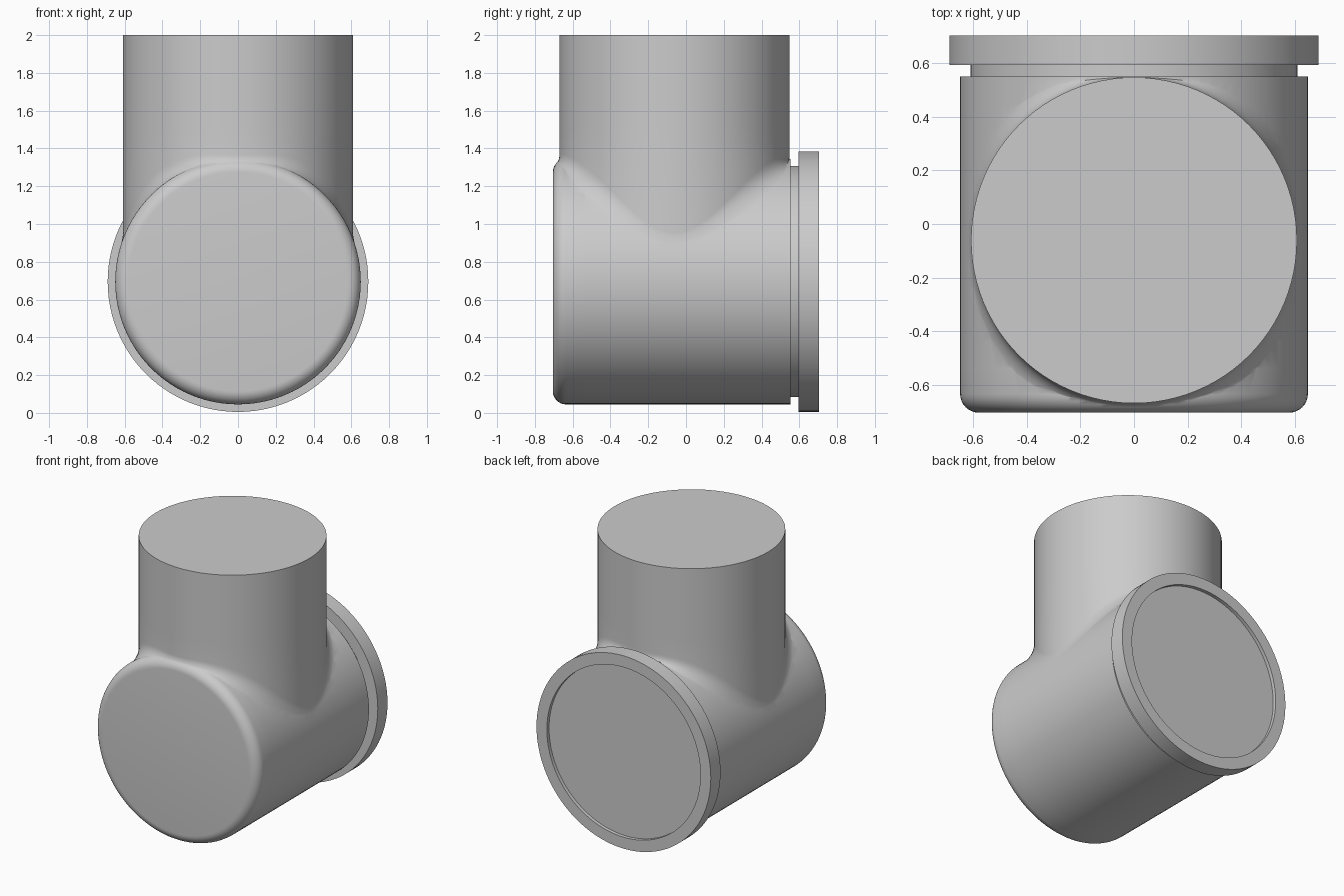
import bpy, bmesh, math

if "Cube" in bpy.data.objects:
    bpy.data.objects.remove(bpy.data.objects["Cube"])

SEG = 96
AXIS_Z = 0.695          # height of the horizontal body axis
BODY_R, EDGE_R = 0.65, 0.07
FRONT, SHOULDER = -0.705, 0.552
RISER_R, RISER_Y = 0.609, -0.061


def mesh_from_rings(name, rings):
    """Skin a list of equal closed rings and cap both ends."""
    bm = bmesh.new()
    loops = [[bm.verts.new(p) for p in ring] for ring in rings]
    n = len(rings[0])
    for a, b in zip(loops, loops[1:]):
        for i in range(n):
            j = (i + 1) % n
            bm.faces.new((a[i], a[j], b[j], b[i]))
    bm.faces.new(loops[0])
    bm.faces.new(loops[-1])
    bmesh.ops.recalc_face_normals(bm, faces=bm.faces)
    me = bpy.data.meshes.new(name)
    bm.to_mesh(me)
    bm.free()
    ob = bpy.data.objects.new(name, me)
    bpy.context.collection.objects.link(ob)
    return ob


def angles():
    return [2 * math.pi * i / SEG for i in range(SEG)]


def body_top(x, y):
    """Height of the body's upper surface, including its rounded front edge."""
    r = BODY_R
    dy = FRONT + EDGE_R - y
    if dy > 0:
        r -= EDGE_R - math.sqrt(max(EDGE_R ** 2 - dy ** 2, 0))
    return AXIS_Z + math.sqrt(max(r * r - x * x, 0))


# Horizontal body with rounded front, neck, flange and recessed back
profile = []
for i in range(9):
    t = math.pi / 2 * i / 8
    profile.append((BODY_R - EDGE_R + EDGE_R * math.sin(t),
                    FRONT + EDGE_R - EDGE_R * math.cos(t)))
for i in range(1, 13):
    profile.append((BODY_R, FRONT + EDGE_R + (SHOULDER - FRONT - EDGE_R) * i / 12))
profile += [(0.612, SHOULDER), (0.612, 0.595), (0.69, 0.595),
            (0.69, 0.705), (0.608, 0.705), (0.608, 0.68)]
body = mesh_from_rings("pipe_body", [
    [(r * math.cos(a), y, AXIS_Z + r * math.sin(a)) for a in angles()]
    for r, y in profile])

# Vertical riser that flares into the body through a soft fillet
columns = []
for a in angles():
    c, s = math.cos(a), math.sin(a)
    blend = math.sin(2 * a) ** 2
    x, y = RISER_R * c, RISER_Y + RISER_R * s
    out = RISER_R + 0.025 + 0.07 * blend
    fx = out * c
    fy = min(max(RISER_Y + out * s, FRONT + 0.004), SHOULDER - 0.003)
    mid = (x, y, body_top(x, y))
    top = (x, y, mid[2] + 0.03 + 0.06 * blend)
    foot = (fx, fy, body_top(fx, fy) - 0.006)
    col = [(x, y, 2.0), (x, y, 1.5)]
    for k in range(9):
        t = k / 8
        col.append(tuple((1 - t) ** 2 * p + 2 * t * (1 - t) * q + t * t * r
                         for p, q, r in zip(top, mid, foot)))
    col.append((0.56 * c, RISER_Y + 0.56 * s, AXIS_Z))
    columns.append(col)
riser = mesh_from_rings("riser", list(zip(*columns)))

# Fuse both pipes into one solid
mod = body.modifiers.new("fuse", 'BOOLEAN')
mod.operation = 'UNION'
mod.solver = 'EXACT'
mod.object = riser
bpy.ops.object.select_all(action='DESELECT')
bpy.context.view_layer.objects.active = body
body.select_set(True)
bpy.ops.object.modifier_apply(modifier=mod.name)
bpy.data.objects.remove(riser)
body.name = "tee_pipe"
bpy.ops.object.shade_smooth_by_angle(angle=math.radians(35))
